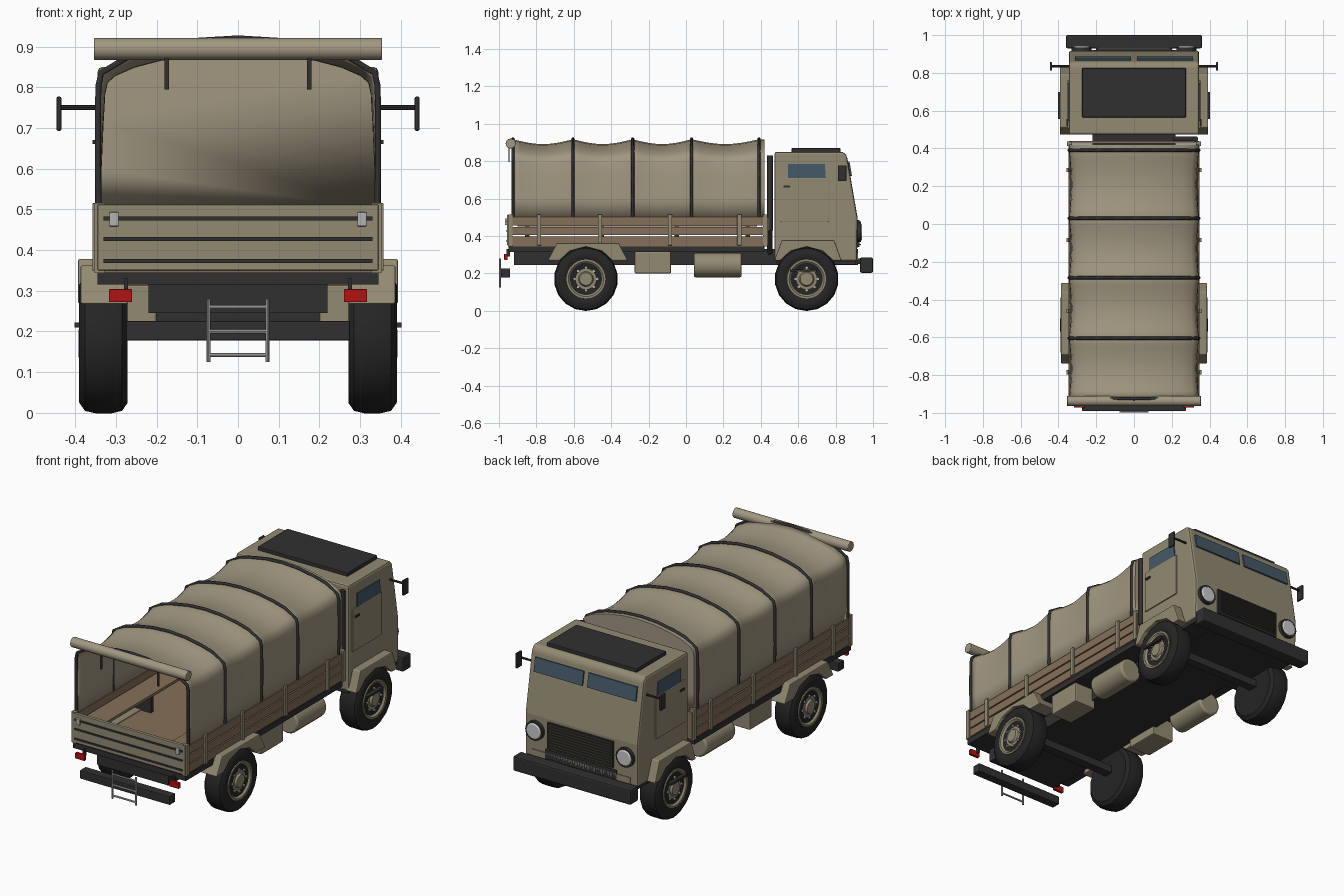
import bpy, bmesh, math
from mathutils import Vector, Matrix

if "Cube" in bpy.data.objects:
    bpy.data.objects.remove(bpy.data.objects["Cube"])

def mat(name, r, g, b):
    m = bpy.data.materials.new(name)
    m.diffuse_color = (r, g, b, 1)
    m.use_nodes = True
    m.node_tree.nodes["Principled BSDF"].inputs["Base Color"].default_value = m.diffuse_color
    return m

TAN = mat("tan_paint", .29, .255, .17)
CANVAS = mat("canvas", .36, .31, .22)
DARK = mat("dark", .03, .03, .03)
RUBBER = mat("rubber", .018, .018, .018)
WOOD = mat("wood", .24, .16, .10)
GLASS = mat("glass", .06, .10, .14)
RED = mat("red", .45, .006, .006)
STEEL = mat("steel", .45, .45, .45)
LENS = mat("lens", .7, .7, .68)
SLAT = mat("slat", .09, .08, .055)

def finish(name, bm, m, bevel=0, smooth=False, seg=2):
    bmesh.ops.recalc_face_normals(bm, faces=bm.faces)
    me = bpy.data.meshes.new(name)
    bm.to_mesh(me)
    bm.free()
    o = bpy.data.objects.new(name, me)
    bpy.context.collection.objects.link(o)
    me.materials.append(m)
    if bevel:
        b = o.modifiers.new("bevel", 'BEVEL')
        b.width, b.segments, b.limit_method = bevel, seg, 'ANGLE'
    if smooth:
        bpy.context.view_layer.objects.active = o
        for q in bpy.context.selected_objects:
            q.select_set(False)
        o.select_set(True)
        bpy.ops.object.shade_smooth_by_angle(angle=math.radians(40))
    return o

def box(name, x, y, z, m, bevel=0, tilt=0):
    """Box from (min, max) pairs, tilted about x through its centre."""
    c = Vector((sum(x) / 2, sum(y) / 2, sum(z) / 2))
    s = (abs(x[1] - x[0]), y[1] - y[0], z[1] - z[0])
    bm = bmesh.new()
    bmesh.ops.create_cube(bm, size=1, matrix=Matrix.Translation(c) @
                          Matrix.Rotation(tilt, 4, 'X') @ Matrix.Diagonal((*s, 1)))
    return finish(name, bm, m, bevel)

def rod(name, a, b, r, m, n=16, bevel=0):
    """Cylinder between two points."""
    a, b = Vector(a), Vector(b)
    d = b - a
    bm = bmesh.new()
    bmesh.ops.create_cone(bm, cap_ends=True, segments=n, radius1=r, radius2=r, depth=d.length,
                          matrix=Matrix.Translation((a + b) / 2) @ d.to_track_quat('Z', 'Y').to_matrix().to_4x4())
    return finish(name, bm, m, bevel, True)

def prism(name, pts, x0, x1, m, bevel=0):
    """Extrude a (y, z) outline along x."""
    bm = bmesh.new()
    f = bm.faces.new([bm.verts.new((x0, y, z)) for y, z in pts])
    r = bmesh.ops.extrude_face_region(bm, geom=[f])
    bmesh.ops.translate(bm, vec=(x1 - x0, 0, 0), verts=[v for v in r["geom"] if isinstance(v, bmesh.types.BMVert)])
    return finish(name, bm, m, bevel)

def lathe(name, prof, s, y, z, m, n):
    """Revolve an (x, radius) profile about an axle line; s picks the side."""
    bm = bmesh.new()
    rings = [[bm.verts.new((s * x, y + r * math.sin(2 * math.pi * i / n), z + r * math.cos(2 * math.pi * i / n)))
              for i in range(n)] for x, r in prof]
    for a, b in zip(rings, rings[1:]):
        for i in range(n):
            bm.faces.new((a[i], a[i - 1], b[i - 1], b[i]))
    bm.faces.new(rings[0])
    bm.faces.new(rings[-1])
    return finish(name, bm, m, 0, True)

# chassis, bed frame, cab floor
box("chassis", (-.22, .22), (-.92, .92), (.245, .33), DARK)
box("bed_frame", (-.345, .345), (-.95, .42), (.315, .345), DARK)
box("cab_floor", (-.335, .335), (.485, .91), (.248, .27), DARK)

# wheels and fenders
for y, ln, top, fx, fz, yc in ((-.535, .215, .165, .387, .362, -.525), (.645, .18, .14, .393, .378, .652)):
    box("axle", (-.28, .28), (y - .025, y + .025), (.18, .222), DARK)
    for s in (-1, 1):
        lathe("tyre", [(.275, .10), (.271, .145), (.285, .165), (.31, .171), (.35, .171), (.376, .165),
                       (.39, .145), (.388, .115), (.38, .10)], s, y, .17, RUBBER, 18)
        lathe("wheel_rim", [(.37, .104), (.389, .104), (.389, .094), (.378, .084), (.381, .04),
                            (.392, .034), (.392, .015)], s, y, .17, TAN, 28)
        for i in range(8):
            a = math.pi * i / 4
            p = (y + .06 * math.sin(a), .17 + .06 * math.cos(a))
            rod("wheel_bolt", (s * .37, *p), (s * .388, *p), .007, STEEL, 6)
        arch = [(y + .172 * math.cos(math.radians(t)), .17 + .172 * math.sin(math.radians(t)))
                for t in (35, 60, 90, 120, 145)]
        prism("fender", [(yc + ln, .268), (yc + top, fz), (yc - top, fz), (yc - ln, .268)] + arch[::-1],
              s * .27, s * fx, TAN, .005)

# cab shell
prism("cab", [(.473, .265), (.473, .85), (.84, .85), (.86, .83), (.917, .5), (.915, .265)], -.345, .345, TAN, .012)
box("roof_hatch", (-.275, .275), (.565, .825), (.845, .87), DARK, .004)
box("front_panel_base", (-.3, .3), (.90, .92), (.27, .31), TAN)
tilt = math.atan(.057 / .33)
for s in (-1, 1):
    xs = lambda a, b: (min(s * a, s * b), max(s * a, s * b))
    box("windscreen", xs(.015, .312), (.866, .881), (.72, .797), GLASS, 0, tilt)
    prism("door", [(.505, .475), (.505, .71), (.762, .71), (.762, .475)], s * .34, s * .351, TAN, .003)
    prism("side_window", [(.545, .706), (.545, .785), (.742, .785), (.748, .706)], s * .34, s * .350, GLASS)
    box("door_handle", xs(.35, .358), (.52, .555), (.66, .67), DARK)
    # mirrors
    rod("mirror_arm", (s * .34, .835, .75), (s * .44, .835, .75), .006, DARK, 8)
    box("mirror", xs(.434, .446), (.812, .857), (.693, .777), DARK, .004)
    # step, headlights, bumper brackets
    box("cab_step", xs(.36, .402), (.555, .70), (.21, .222), DARK)
    rod("headlight_ring", (s * .277, .90, .42), (s * .277, .935, .42), .053, DARK, 24)
    rod("headlight_lens", (s * .277, .92, .42), (s * .277, .942, .42), .044, LENS, 24, .006)
    box("bumper_bracket", xs(.13, .2), (.90, .95), (.25, .28), DARK)
    # side tank and tool box
    rod("fuel_tank", (s * .27, .042, .245), (s * .27, .298, .245), .066, TAN, 20, .01)
    box("tool_box", xs(.2, .335), (-.275, -.08), (.2, .315), TAN, .006)
box("grille", (-.2, .2), (.90, .928), (.34, .485), DARK)
for i in range(9):
    z = .352 + i * .015
    box("grille_slat", (-.19, .19), (.92, .936), (z, z + .006), SLAT)
box("front_bumper", (-.36, .36), (.93, 1.0), (.203, .285), DARK, .008)
rod("exhaust_stack", (.325, .449, .43), (.325, .449, .83), .015, DARK, 14)
rod("exhaust_elbow", (.325, .449, .44), (.2, .449, .30), .015, DARK, 14)

# cargo bed
box("bed_floor", (-.34, .34), (-.945, .42), (.345, .357), WOOD)
for s in (-1, 1):
    xs = lambda a, b: (min(s * a, s * b), max(s * a, s * b))
    for z in (.352, .404, .456):
        box("side_plank", xs(.333, .348), (-.945, .425), (z, z + .045), WOOD)
    for y in (-.785, -.46, -.085, .285):
        box("side_post", xs(.345, .358), (y - .011, y + .011), (.35, .515), TAN, .002)
    for y in (-.94, .425):
        box("corner_post", xs(.328, .354), (y - .012, y + .012), (.345, .515), TAN)
    # bench and legs
    box("bench_seat", xs(.2, .325), (-.9, .38), (.45, .465), WOOD)
    for y in (-.85, -.45, -.05, .33):
        box("bench_leg", xs(.21, .325), (y - .012, y + .012), (.355, .45), DARK)
    # latch, tail lamp, canvas strap
    box("tailgate_latch", xs(.293, .316), (-.968, -.95), (.458, .493), STEEL, .003)
    box("tail_light", xs(.26, .317), (-.972, -.955), (.272, .304), RED, .002)
    box("tail_light_bracket", xs(.27, .28), (-.96, -.94), (.29, .33), DARK)
    box("roll_strap", xs(.169, .181), (-.95, -.944), (.795, .885), DARK)
    rod("ladder_rail", (s * .072, -.994, .125), (s * .072, -.994, .28), .005, STEEL, 8)
box("front_board", (-.345, .345), (.425, .44), (.35, .5), WOOD)
box("tailgate", (-.345, .345), (-.957, -.938), (.35, .512), TAN, .003)
for z in (.373, .427, .478):
    box("tailgate_groove", (-.33, .33), (-.961, -.95), (z - .005, z + .005), DARK)
box("rear_bumper", (-.275, .275), (-.99, -.94), (.178, .226), DARK, .004)
for z in (.142, .2, .26):
    rod("ladder_rung", (-.072, -.994, z), (.072, -.994, z), .005, STEEL, 8)

# canvas cover, sagging between hoops
half = [(.342, .5), (.344, .6), (.344, .72), (.343, .8), (.336, .832), (.315, .852), (.265, .875),
        (.2, .893), (.1, .911), (0, .917)]
prof = [(-x, z) for x, z in half] + half[-2::-1]
hoops = (-.925, -.605, -.285, .03, .39)
rows = []
for a, b in zip(hoops, hoops[1:]):
    rows += [(a + (b - a) * i / 8, math.sin(math.pi * i / 8)) for i in range(8)]
rows += [(.39, 0), (.42, 0)]
bm = bmesh.new()
grid = []
for y, sag in rows:
    ring = []
    for x, z in prof:
        k = max(0, min(1, (z - .5) / .3))
        ring.append(bm.verts.new((x * (1 - .035 * sag * k), y, z - .026 * sag * max(0, (z - .6) / .32))))
    grid.append(ring)
for a, b in zip(grid, grid[1:]):
    for i in range(len(prof) - 1):
        bm.faces.new((a[i], a[i + 1], b[i + 1], b[i]))
bm.faces.new(grid[-1])
cover = finish("canvas_cover", bm, CANVAS, 0, True)
sol = cover.modifiers.new("thickness", 'SOLIDIFY')
sol.thickness = .005

# hoops over the canvas
for y in hoops:
    cu = bpy.data.curves.new("canvas_hoop", 'CURVE')
    cu.dimensions = '3D'
    cu.bevel_depth, cu.bevel_resolution, cu.use_fill_caps = .0085, 1, True
    sp = cu.splines.new('POLY')
    pts = [p for i, p in enumerate(prof) if i not in (5, 13)]
    sp.points.add(len(pts) - 1)
    for q, (x, z) in zip(sp.points, pts):
        q.co = (x, y, z + .003, 1)
    cu.materials.append(DARK)
    bpy.context.collection.objects.link(bpy.data.objects.new("canvas_hoop", cu))

# rolled rear flap
rod("canvas_roll", (-.354, -.937, .894), (.354, -.937, .894), .027, CANVAS, 20, .003)
